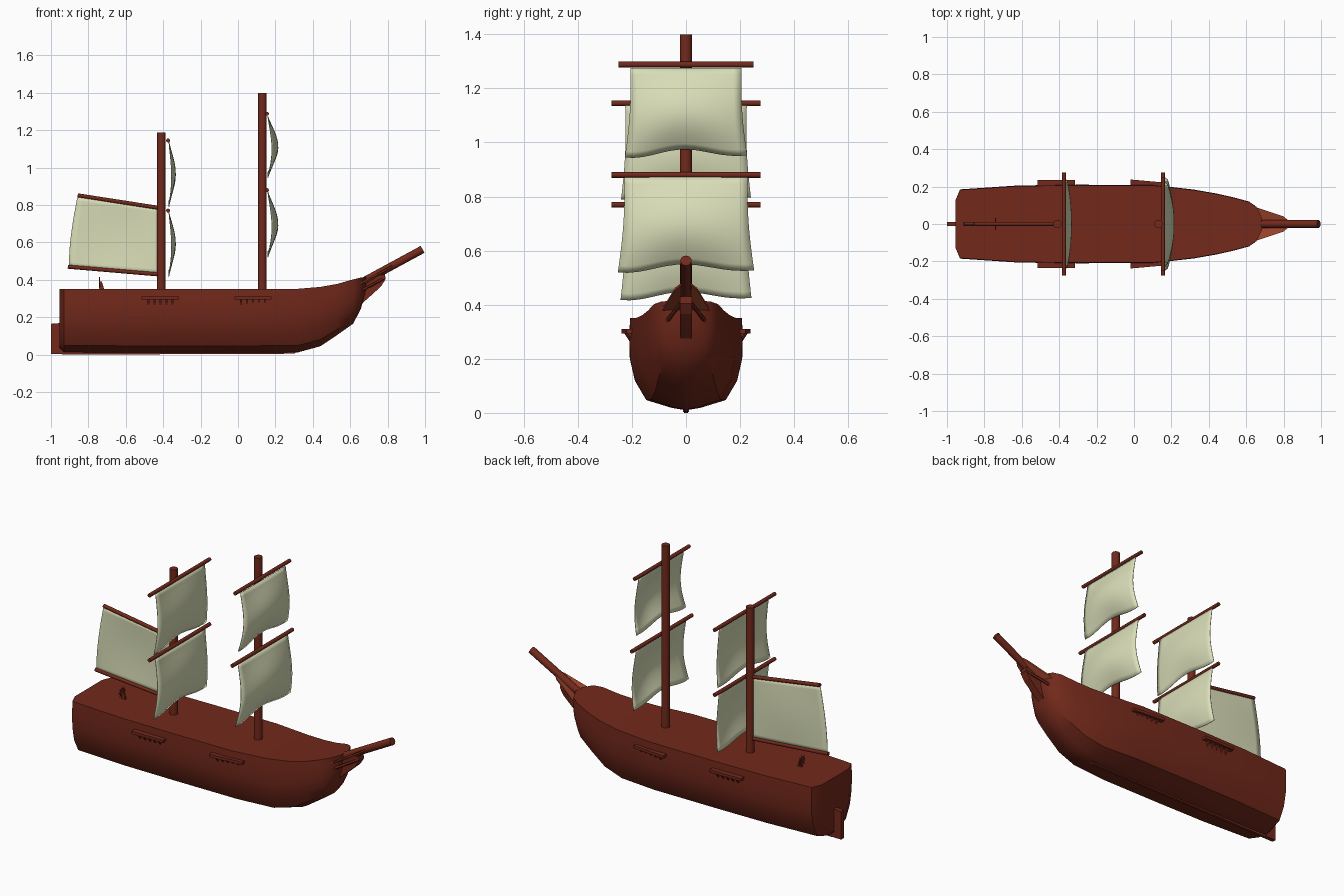
import bpy, bmesh, math
from mathutils import Vector

if "Cube" in bpy.data.objects:
    bpy.data.objects.remove(bpy.data.objects["Cube"])


def material(name, rgb):
    m = bpy.data.materials.new(name)
    m.diffuse_color = (*rgb, 1)
    m.use_nodes = True
    m.node_tree.nodes["Principled BSDF"].inputs["Base Color"].default_value = m.diffuse_color
    return m


WOOD = material("dark_wood", (0.17, 0.022, 0.011))
TRIM = material("light_wood", (0.36, 0.06, 0.025))
CLOTH = material("sailcloth", (0.70, 0.73, 0.48))


def make(name, verts, faces, mat, smooth=None):
    me = bpy.data.meshes.new(name)
    me.from_pydata(verts, [], faces)
    bm = bmesh.new()
    bm.from_mesh(me)
    bmesh.ops.recalc_face_normals(bm, faces=bm.faces)
    bm.to_mesh(me)
    bm.free()
    ob = bpy.data.objects.new(name, me)
    bpy.context.collection.objects.link(ob)
    me.materials.append(mat)
    if smooth:
        bpy.ops.object.select_all(action='DESELECT')
        ob.select_set(True)
        bpy.context.view_layer.objects.active = ob
        bpy.ops.object.shade_smooth_by_angle(angle=math.radians(smooth))
    return ob


def loft(name, rings, mat, smooth=None):
    n = len(rings[0])
    faces = [(k * n + i, k * n + (i + 1) % n, (k + 1) * n + (i + 1) % n, (k + 1) * n + i)
             for k in range(len(rings) - 1) for i in range(n)]
    faces += [tuple(range(n)), tuple(range((len(rings) - 1) * n, len(rings) * n))]
    return make(name, [p for r in rings for p in r], faces, mat, smooth)


def spar(name, a, b, r, sides=12):
    a, b = Vector(a), Vector(b)
    q = (b - a).to_track_quat('Z', 'Y')
    ring = [q @ Vector((r * math.cos(t), r * math.sin(t), 0))
            for t in (2 * math.pi * i / sides for i in range(sides))]
    return loft(name, [[p + a for p in ring], [p + b for p in ring]], WOOD, 40)


def prism(name, outline, half, mat=WOOD):
    return loft(name, [[(x, y, z) for x, z in outline] for y in (-half, half)], mat)


def sheet(name, f, nu=14, nv=14):
    verts = [f(i / nu, j / nv) for j in range(nv + 1) for i in range(nu + 1)]
    w = nu + 1
    faces = [(j * w + i, j * w + i + 1, (j + 1) * w + i + 1, (j + 1) * w + i)
             for j in range(nv) for i in range(nu)]
    ob = make(name, verts, faces, CLOTH, 60)
    mod = ob.modifiers.new("thickness", 'SOLIDIFY')
    mod.thickness, mod.offset = 0.003, 0
    return ob


# hull: cross-sections (x, half width, keel z, deck z)
stations = [(-0.955, 0.125, 0.035, 0.35), (-0.93, 0.185, 0.012, 0.35), (-0.62, 0.206, 0.01, 0.35),
            (-0.3, 0.21, 0.01, 0.35), (0.1, 0.209, 0.01, 0.35), (0.32, 0.184, 0.012, 0.352),
            (0.44, 0.163, 0.045, 0.362), (0.53, 0.143, 0.105, 0.378), (0.615, 0.12, 0.165, 0.402),
            (0.655, 0.092, 0.24, 0.412), (0.685, 0.03, 0.34, 0.416)]
section = [(0.0, 0.0), (0.25, 0.025), (0.7, 0.11), (0.9, 0.32), (0.99, 0.56), (1.0, 0.8), (0.985, 1.0)]
rings = []
for x, w, zb, zt in stations:
    half = [(w * u, zb + (zt - zb) * v) for u, v in section]
    rings.append([(x, y, z) for y, z in half] + [(x, -y, z) for y, z in reversed(half[1:])])
loft("hull", rings, WOOD, 35)

# keel and rudder
prism("keel", [(-0.94, 0.0), (0.3, 0.005), (0.34, 0.03), (-0.94, 0.03)], 0.008)
prism("rudder", [(-1.0, 0.003), (-0.935, 0.003), (-0.935, 0.17), (-1.0, 0.165)], 0.012)

# bow: bowsprit, stem knee, side cheeks
spar("bowsprit", (0.62, 0, 0.364), (0.987, 0, 0.563), 0.021)
prism("stem_knee", [(0.63, 0.25), (0.665, 0.275), (0.71, 0.315), (0.765, 0.365), (0.79, 0.405),
                    (0.785, 0.43), (0.74, 0.42), (0.64, 0.37)], 0.023)
for s, side in ((1, "left"), (-1, "right")):
    lo = [(0.65, 0.0, 0.35), (0.65, s * 0.09, 0.375), (0.80, s * 0.04, 0.455), (0.83, s * 0.015, 0.475),
          (0.83, 0.0, 0.468)]
    loft(f"bow_cheek_{side}", [lo, [(x, y, z + 0.008) for x, y, z in lo]], TRIM)
    spar(f"head_rail_{side}", (0.655, s * 0.07, 0.34), (0.785, s * 0.015, 0.41), 0.008, 6)

# masts, yards and square sails: yard z, yard half length, sail top/bottom z and half widths
rig = [("main", 0.13, 1.40, 0.025, 0.055,
        [(1.288, 0.25, 1.275, 0.965, 0.205, 0.226), (0.88, 0.276, 0.872, 0.54, 0.227, 0.252)]),
       ("mizzen", -0.41, 1.187, 0.036, 0.036,
        [(1.145, 0.276, 1.14, 0.81, 0.225, 0.24), (0.77, 0.276, 0.765, 0.438, 0.228, 0.242)])]
for name, mx, top, off, belly, sails in rig:
    spar(f"{name}_mast", (mx, 0, 0.3), (mx, 0, top), 0.0225, 16)
    for k, (yz, yl, zt, zb, wt, wb) in enumerate(sails):
        sx = mx + off
        spar(f"{name}_yard_{k}", (sx, -yl, yz), (sx, yl, yz), 0.0105)

        def square(u, v):
            s = 2 * u - 1
            y = s * (wt + (wb - wt) * v - 0.008 * math.sin(math.pi * v))
            x = sx + 0.004 + belly * math.sin(math.pi * v ** 1.15) * (1 - 0.6 * s * s)
            z = zt + (zb - zt) * v + v * 0.014 * math.cos(math.pi * s * 1.15) * (1 - 0.3 * s)
            return (x, y, z - 0.004 * v)
        sheet(f"{name}_sail_{k}", square)

# fore-and-aft sail with gaff and boom
spar("gaff", (-0.857, 0, 0.852), (-0.405, 0, 0.782), 0.0105)
spar("boom", (-0.91, 0, 0.47), (-0.405, 0, 0.427), 0.0105)


def spanker(u, v):
    xl = -0.858 - 0.046 * math.sin(math.pi / 2 * v)
    x = xl + (-0.415 - xl) * u
    za, zb = 0.848 - 0.064 * u, 0.467 - 0.036 * u
    return (x, 0.008 * math.sin(math.pi * v) * math.sin(math.pi * u), za + (zb - za) * v)


sheet("spanker_sail", spanker)

# channels with brackets on both sides
for s, side in ((1, "left"), (-1, "right")):
    for name, cx, y0, slope in (("aft", -0.415, 0.236, 0.0), ("fore", 0.08, 0.229, -0.09)):
        def edge(x, inset):
            return s * (y0 + slope * (x - cx) - inset)
        x0, x1 = cx - 0.1, cx + 0.1
        foot = [(x0, edge(x0, 0)), (x1, edge(x1, 0)), (x1, edge(x1, 0.045)), (x0, edge(x0, 0.045))]
        loft(f"channel_{name}_{side}", [[(x, y, z) for x, y in foot] for z in (0.294, 0.31)], WOOD)
        for i in range(5):
            bx = cx + (i - 2) * 0.032
            tri = [(edge(bx, 0.006), 0.297), (edge(bx, 0.05), 0.297), (edge(bx, 0.05), 0.262),
                   (edge(bx, 0.026), 0.266)]
            loft(f"bracket_{name}_{side}_{i}",
                 [[(x, y, z) for y, z in tri] for x in (bx - 0.005, bx + 0.005)], WOOD)

# steering wheel on its stand
prism("wheel_stand", [(-0.742, 0.345), (-0.715, 0.345), (-0.72, 0.365), (-0.728, 0.39), (-0.74, 0.39)], 0.006)
bpy.ops.mesh.primitive_torus_add(major_segments=16, minor_segments=6, major_radius=0.02, minor_radius=0.003,
                                 location=(-0.74, 0, 0.385), rotation=(0, math.pi / 2, 0))
wheel = bpy.context.object
wheel.name = "wheel_rim"
wheel.data.materials.append(WOOD)
for i in range(4):
    t = math.pi * i / 4
    d = Vector((0, math.cos(t), math.sin(t))) * 0.031
    c = Vector((-0.74, 0, 0.385))
    spar(f"wheel_spoke_{i}", c - d, c + d, 0.0022, 6)
